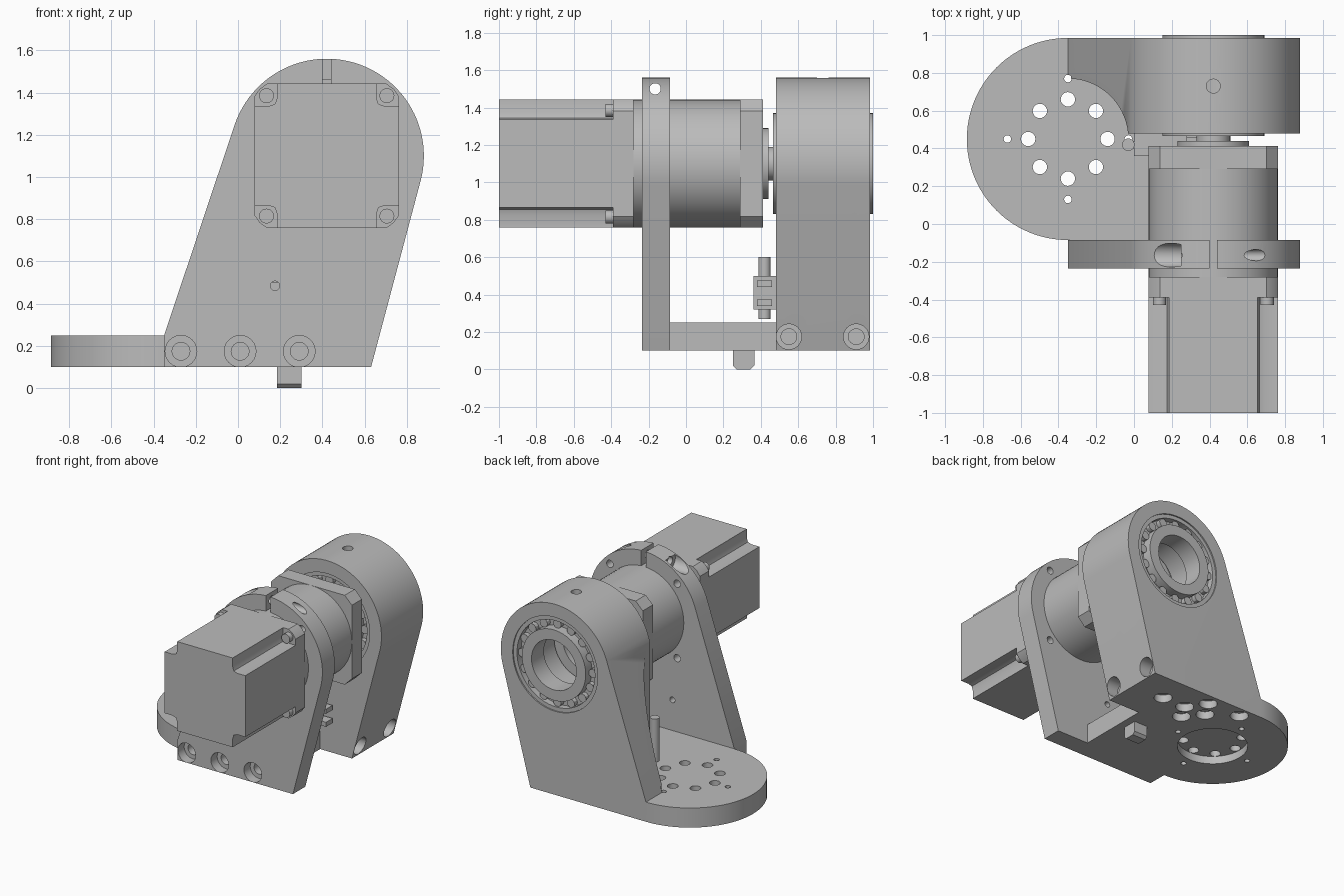
import bpy, bmesh
from math import sin, cos, pi, atan2, acos, hypot, radians

if "Cube" in bpy.data.objects:
    bpy.data.objects.remove(bpy.data.objects["Cube"], do_unlink=True)

grey = bpy.data.materials.new("machined grey")
grey.use_nodes = True
grey.diffuse_color = (0.5, 0.5, 0.5, 1)
grey.node_tree.nodes["Principled BSDF"].inputs["Base Color"].default_value = (0.5, 0.5, 0.5, 1)

AX, AZ = 0.42, 1.10          # motor axis
FX, FY = -0.35, 0.45         # turntable centre


def prism(name, pts, axis, lo, hi):
    """Extrude a 2D outline along an axis: x uses (y,z), y uses (x,z), z uses (x,y)."""
    place = {"x": lambda a, b, t: (t, a, b),
             "y": lambda a, b, t: (a, t, b),
             "z": lambda a, b, t: (a, b, t)}[axis]
    bm = bmesh.new()
    rings = [[bm.verts.new(place(a, b, t)) for a, b in pts] for t in (lo, hi)]
    for ring in rings:
        bm.faces.new(ring)
    for i in range(len(pts)):
        j = (i + 1) % len(pts)
        bm.faces.new((rings[0][i], rings[0][j], rings[1][j], rings[1][i]))
    bmesh.ops.recalc_face_normals(bm, faces=bm.faces)
    mesh = bpy.data.meshes.new(name)
    bm.to_mesh(mesh)
    bm.free()
    mesh.materials.append(grey)
    ob = bpy.data.objects.new(name, mesh)
    bpy.context.collection.objects.link(ob)
    return ob


def arc(ca, cb, r, start, end, n):
    return [(ca + r * cos(start + (end - start) * i / n),
             cb + r * sin(start + (end - start) * i / n)) for i in range(n + 1)]


def cyl(name, axis, a, b, r, lo, hi, n=32):
    return prism(name, arc(a, b, r, 0, 2 * pi, n)[:-1], axis, lo, hi)


def box(name, x0, x1, y0, y1, z0, z1):
    return prism(name, [(x0, y0), (x1, y0), (x1, y1), (x0, y1)], "z", z0, z1)


def combine(ob, tools, operation="DIFFERENCE"):
    """Apply booleans and discard the tools."""
    for tool in tools:
        m = ob.modifiers.new("boolean", "BOOLEAN")
        m.operation, m.solver, m.object = operation, "EXACT", tool
        tool.hide_render = True
    bpy.context.view_layer.update()
    graph = bpy.context.evaluated_depsgraph_get()
    mesh = bpy.data.meshes.new_from_object(ob.evaluated_get(graph))
    ob.modifiers.clear()
    ob.data = mesh
    for tool in tools:
        bpy.data.objects.remove(tool, do_unlink=True)
    return ob


def hole(axis, a, b, r, lo, hi, n=24):
    return cyl("cutter", axis, a, b, r, lo, hi, n)


def four_way(quadrant):
    """Repeat a quarter outline around the motor axis."""
    pts = []
    for k in range(4):
        pts += [(AX + a, AZ + b) for a, b in quadrant]
        quadrant = [(-b, a) for a, b in quadrant]
    return pts


def tangent(px, pz, r, side):
    dx, dz = px - AX, pz - AZ
    return atan2(dz, dx) + side * acos(r / hypot(dx, dz))


# Uprights: teardrop outline with sides tangent to the round head
R = 0.46
head = arc(AX, AZ, R, tangent(0.63, 0.10, R, 1), tangent(-0.35, 0.25, R, -1) + 2 * pi, 48)
outline = [(-0.35, 0.25), (-0.35, 0.10), (0.63, 0.10)] + head
frame = prism("frame", outline, "y", -0.235, -0.085)
back_wall = prism("back_wall", outline, "y", 0.48, 0.985)
combine(back_wall, [hole("z", FX, FY, 0.32, 0.2, 2, 64),
                    hole("y", AX, AZ, 0.25, 0.3, 1.2, 48),
                    hole("y", AX, AZ, 0.36, 0.3, 0.64, 64),
                    hole("y", AX, AZ, 0.36, 0.83, 1.2, 64)])

# Base plate with the round turntable end
plate = arc(FX, FY, 0.535, pi / 2, 3 * pi / 2, 48)
plate += [(-0.34, -0.085), (-0.34, -0.12), (0.36, -0.12), (0.36, 0.985)]
base = prism("base", plate, "z", 0.10, 0.25)
combine(frame, [back_wall, base], "UNION")

# Turntable recess, bolt circle and dowel holes
cuts = [hole("z", FX, FY, 0.25, 0, 0.16, 64)]
for i in range(8):
    t = i * pi / 4
    cuts.append(hole("z", FX + 0.21 * cos(t), FY + 0.21 * sin(t), 0.038, 0, 0.3))
for i in range(4):
    t = i * pi / 2
    cuts.append(hole("z", FX + 0.32 * cos(t), FY + 0.32 * sin(t), 0.02, 0, 0.3, 16))
# Counterbored screws: underside, front and side
for x, y in [(0.36, 0.75), (0.16, 0.75), (0.06, 0.89), (-0.02, 0.76), (-0.22, 0.9), (0.09, 0.63)]:
    cuts += [hole("z", x, y, 0.065, 0, 0.16), hole("z", x, y, 0.035, 0, 0.22)]
for x in (-0.27, 0.01, 0.29):
    cuts += [hole("y", x, 0.175, 0.075, -0.4, -0.16), hole("y", x, 0.175, 0.042, -0.4, -0.02)]
for y in (0.55, 0.91):
    cuts += [hole("x", y, 0.175, 0.068, 0.56, 0.8), hole("x", y, 0.175, 0.042, 0.46, 0.8)]
# Clamp slit, clamp screw, oil hole, mounting holes
cuts += [box("cutter", 0.40, 0.44, -0.4, 0.1, 1.3, 1.7),
         hole("x", -0.165, 1.5, 0.03, 0, 1),
         hole("x", -0.165, 1.5, 0.063, -0.2, 0.25),
         hole("z", AX, 0.73, 0.037, 1.3, 1.7),
         hole("y", 0.175, 0.485, 0.022, -0.4, 0.1)]
for sx in (-1, 1):
    for sz in (-1, 1):
        cuts.append(hole("y", AX + sx * 0.285, AZ + sz * 0.285, 0.028, -0.4, 0.1))
combine(frame, cuts)

# Bearings: races and rollers at each end of the housing
for label, lo, hi, p0, p1 in (("front", 0.49, 0.63, 0.465, 0.62), ("back", 0.84, 0.975, 0.85, 1.0)):
    for part, r_out, r_in, a, b in (("outer_race", 0.36, 0.33, lo, hi),
                                    ("inner_race", 0.27, 0.19, p0, p1),
                                    ("bearing_seat", 0.335, 0.265, lo + 0.05, hi - 0.05)):
        ring = cyl(label + "_" + part, "y", AX, AZ, r_out, a, b, 64)
        combine(ring, [hole("y", AX, AZ, r_in, 0, 1.2, 64)])
    for i in range(16):
        t = i * pi / 8
        cyl(label + "_roller", "y", AX + 0.3 * cos(t), AZ + 0.3 * sin(t), 0.033,
            lo + 0.015, hi - 0.015, 12)

# Motor, its mounting flange and bolts
h, n = 0.342, 0.235
notched = [(h, n), (n + 0.04, n), (n + 0.01, n + 0.01), (n, n + 0.04), (n, h)]
prism("motor_body", four_way(notched), "y", -1.0, -0.38)
clipped = [(h, h - 0.06), (h - 0.025, h - 0.025), (h - 0.06, h)]
prism("motor_flange", four_way(clipped), "y", -0.39, -0.28)
for sx in (-1, 1):
    for sz in (-1, 1):
        cyl("flange_bolt", "y", AX + sx * 0.285, AZ + sz * 0.285, 0.035, -0.43, -0.38)

# Gearbox, output flange and shaft
cyl("gearbox", "y", AX, AZ, 0.342, -0.29, 0.30, 64)
prism("gearbox_flange", four_way([(h, h - 0.06), (h - 0.06, h)]), "y", 0.29, 0.412)
cyl("output_flange", "y", AX, AZ, 0.19, 0.41, 0.44, 48)
cyl("output_shaft", "y", AX, AZ, 0.09, 0.43, 0.5)

# Limit sensor on the inner face of the back wall
box("sensor_body", 0.0, 0.28, 0.36, 0.48, 0.32, 0.50)
for z in (0.34, 0.44):
    box("sensor_prong", 0.27, 0.48, 0.38, 0.46, z, z + 0.035)
cyl("sensor_pin", "z", -0.03, 0.42, 0.033, 0.27, 0.60, 16)
box("sensor_arm", -0.03, 0.02, 0.40, 0.44, 0.38, 0.44)

# Stop block under the base
stop = [(0.25, 0.11), (0.25, 0.02), (0.27, 0.0), (0.345, 0.0), (0.365, 0.02), (0.365, 0.11)]
prism("stop_block", stop, "x", 0.185, 0.30)

# Smooth rounds, keep edges sharp
bpy.ops.object.select_all(action="DESELECT")
for ob in bpy.context.collection.objects:
    if ob.type == "MESH" and ob.data.materials and ob.data.materials[0] == grey:
        ob.select_set(True)
        bpy.context.view_layer.objects.active = ob
bpy.ops.object.shade_smooth_by_angle(angle=radians(30))
